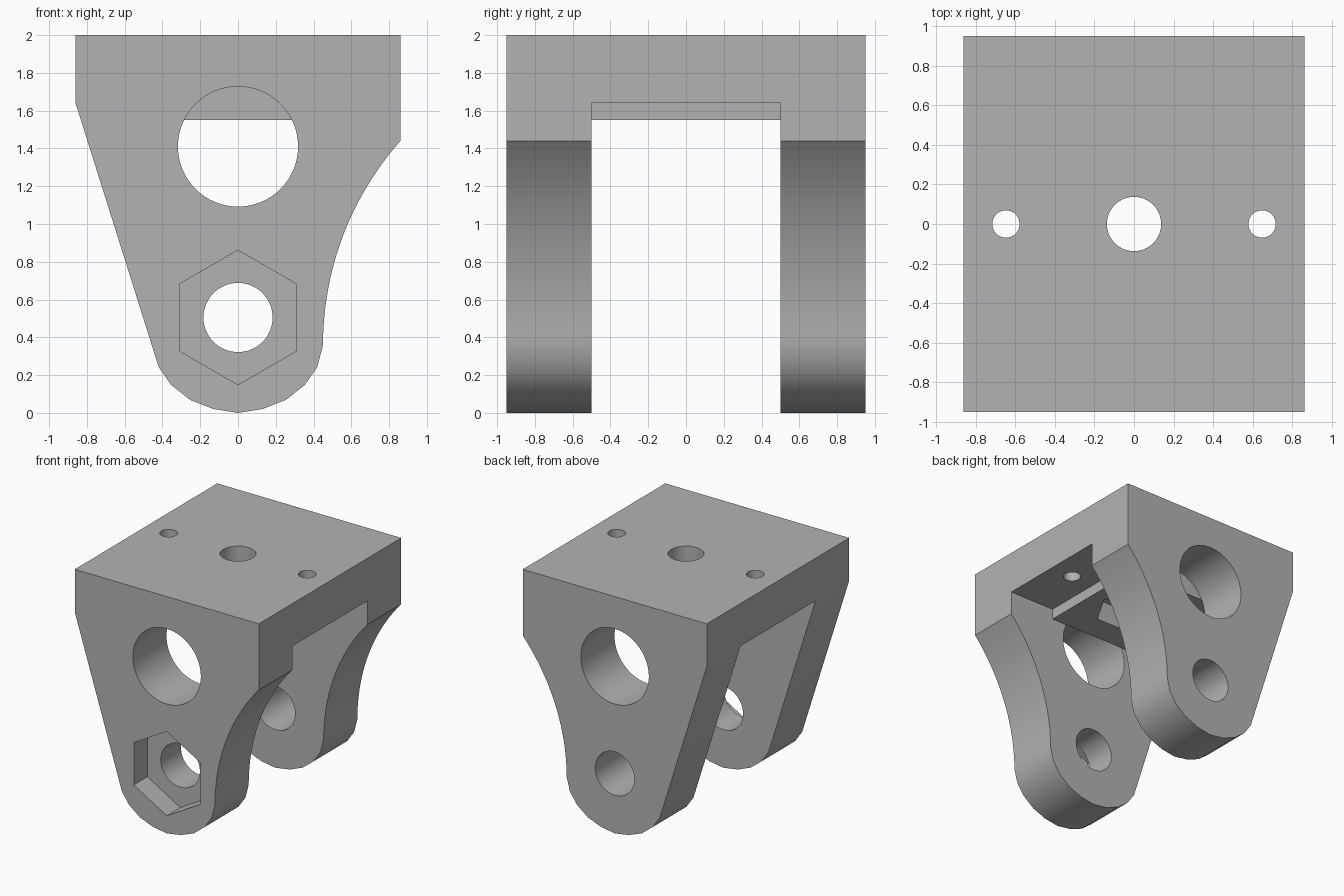
import bpy, bmesh
from math import radians, sin, cos, pi
from mathutils import Matrix, Vector

if "Cube" in bpy.data.objects:
    bpy.data.objects.remove(bpy.data.objects["Cube"], do_unlink=True)

grey = bpy.data.materials.new("plain grey")
grey.use_nodes = True
COLOR = (0.45, 0.45, 0.45, 1)
grey.diffuse_color = COLOR
grey.node_tree.nodes["Principled BSDF"].inputs["Base Color"].default_value = COLOR


def prism(name, points, start, end, axis="Y"):
    """Extrude a flat outline along Y (points are x, z) or Z (points are x, y)."""
    place = (lambda a, b, d: (a, d, b)) if axis == "Y" else (lambda a, b, d: (a, b, d))
    bm = bmesh.new()
    face = bm.faces.new([bm.verts.new(place(a, b, start)) for a, b in points])
    grown = bmesh.ops.extrude_face_region(bm, geom=[face])["geom"]
    moved = [v for v in grown if isinstance(v, bmesh.types.BMVert)]
    bmesh.ops.translate(bm, verts=moved, vec=place(0, 0, end - start))
    bmesh.ops.recalc_face_normals(bm, faces=bm.faces)
    mesh = bpy.data.meshes.new(name)
    bm.to_mesh(mesh)
    bm.free()
    mesh.materials.append(grey)
    obj = bpy.data.objects.new(name, mesh)
    bpy.context.collection.objects.link(obj)
    return obj


def ring(a, b, radius, sides=64, turn=0.0):
    return [(a + radius * cos(turn + 2 * pi * i / sides),
             b + radius * sin(turn + 2 * pi * i / sides)) for i in range(sides)]


# Side outline: straight taper, rounded foot, concave flank
foot = [(0.132, 0.021), (0.254, 0.069), (0.354, 0.148), (0.42, 0.243)]
outline = [(-0.86, 2), (-0.86, 1.64)]
outline += [(-x, z) for x, z in reversed(foot)] + [(0, 0)] + foot
FLANK_R = 1.627
sweep = radians(41.6)
outline += [(0.45 + FLANK_R * (1 - cos(sweep * i / 20)),
             0.36 + FLANK_R * sin(sweep * i / 20)) for i in range(20)]
outline += [(0.86, 1.44), (0.86, 2)]
bracket = prism("bracket", outline, -0.95, 0.95)

# Stepped slot that separates the legs and leaves a central boss
half_slot = [(1, -0.1), (1, 1.64), (0.43, 1.64), (0.43, 1.55)]
slot = half_slot + [(-x, z) for x, z in reversed(half_slot)]

cutters = [
    # Large windows, pivot hole and nut pocket in the legs
    prism("front_window_cutter", ring(0, 1.41, 0.318), -1.05, -0.5),
    prism("back_window_cutter", ring(0, 1.41, 0.318), 0.5, 1.05),
    prism("slot_cutter", slot, -0.5, 0.5),
    prism("pivot_hole_cutter", ring(0, 0.505, 0.183), -1.05, 1.05),
    prism("front_nut_pocket_cutter", ring(0, 0.505, 0.356, 6, pi / 2), -1.05, -0.77),
    # Mounting holes and nut pocket in the top plate
    prism("center_hole_cutter", ring(0, 0, 0.137), 1.4, 2.1, "Z"),
    prism("boss_nut_pocket_cutter", ring(0, 0, 0.31, 6), 1.4, 1.73, "Z"),
]
cutters += [prism("screw_hole_cutter", ring(s * 0.647, 0, 0.069, 40), 1.4, 2.1, "Z")
            for s in (-1, 1)]

bpy.context.view_layer.objects.active = bracket
bracket.select_set(True)
for cutter in cutters:
    cutter.hide_render = True
    mod = bracket.modifiers.new(cutter.name, "BOOLEAN")
    mod.operation = "DIFFERENCE"
    mod.solver = "EXACT"
    mod.object = cutter
    bpy.ops.object.modifier_apply(modifier=mod.name)
    bpy.data.objects.remove(cutter, do_unlink=True)

bpy.ops.object.shade_smooth_by_angle(angle=radians(30))
